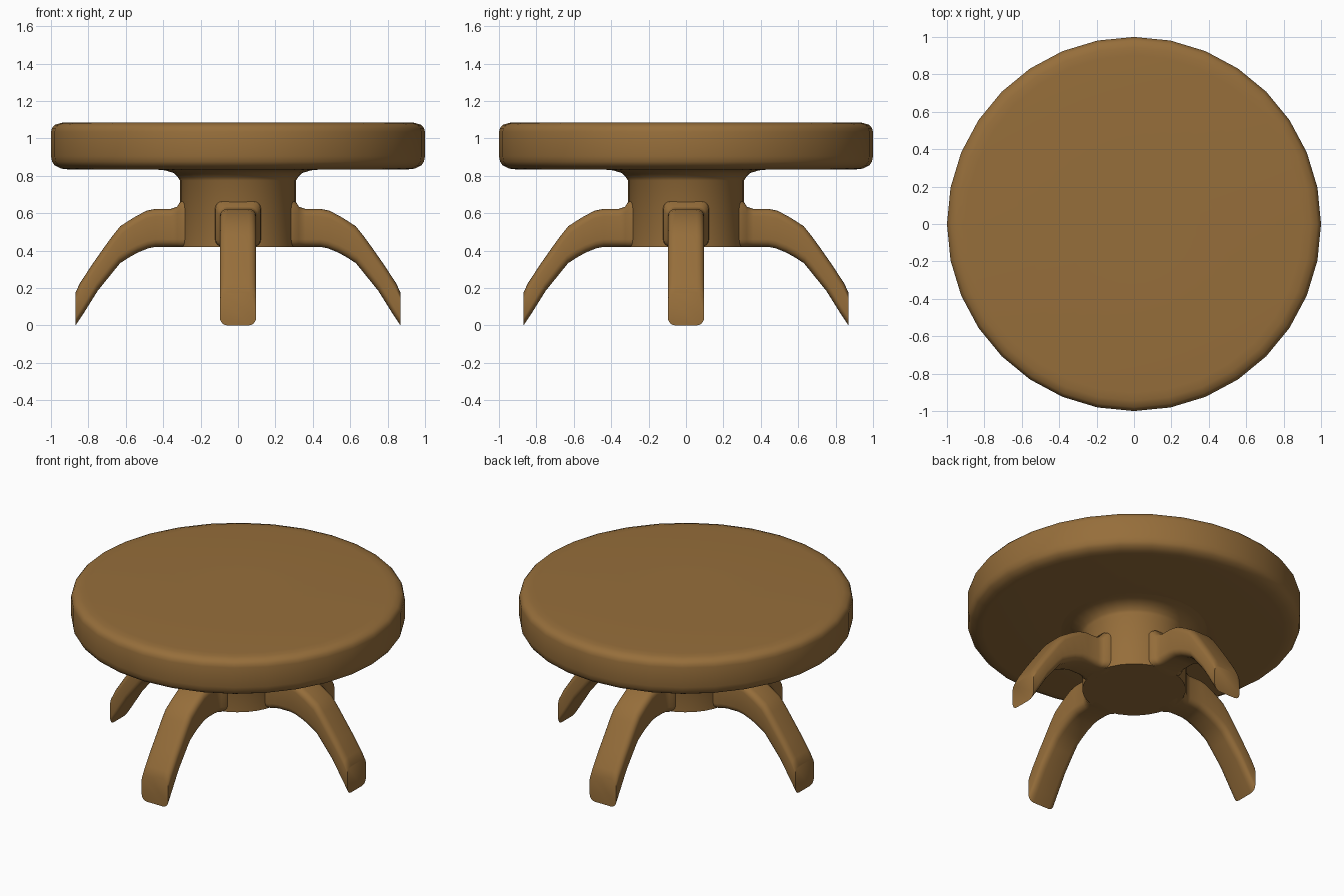
import bpy, bmesh, math
from mathutils import Matrix

if "Cube" in bpy.data.objects:
    bpy.data.objects.remove(bpy.data.objects["Cube"])

wood = bpy.data.materials.new("brown wood")
wood.diffuse_color = (0.305, 0.156, 0.043, 1)
wood.use_nodes = True
wood.node_tree.nodes["Principled BSDF"].inputs["Base Color"].default_value = wood.diffuse_color


def finish(name, bm):
    bmesh.ops.recalc_face_normals(bm, faces=bm.faces)
    me = bpy.data.meshes.new(name)
    bm.to_mesh(me)
    bm.free()
    me.materials.append(wood)
    ob = bpy.data.objects.new(name, me)
    bpy.context.collection.objects.link(ob)
    bpy.ops.object.select_all(action='DESELECT')
    ob.select_set(True)
    bpy.context.view_layer.objects.active = ob
    bpy.ops.object.shade_smooth_by_angle(angle=math.radians(50))
    return ob


def bridge(bm, rings):
    """Join equal closed rings of points and cap both ends."""
    rings = [[bm.verts.new(p) for p in r] for r in rings]
    n = len(rings[0])
    for a, b in zip(rings, rings[1:]):
        for i in range(n):
            j = (i + 1) % n
            bm.faces.new((a[i], a[j], b[j], b[i]))
    bm.faces.new(rings[0][::-1])
    bm.faces.new(rings[-1])


def lathe(name, profile, sides=32):
    bm = bmesh.new()
    bridge(bm, [[(r * math.cos(2 * math.pi * i / sides),
                  r * math.sin(2 * math.pi * i / sides), z)
                 for i in range(sides)] for r, z in profile])
    return finish(name, bm)


# round top with softened rim
lathe("table_top", [(0.30, 0.833), (0.90, 0.833), (0.945, 0.838), (0.98, 0.855),
                    (0.994, 0.875), (1.0, 0.905), (1.0, 1.035), (0.994, 1.055),
                    (0.98, 1.072), (0.945, 1.083), (0.90, 1.086), (0.30, 1.086)])

# central pedestal flaring into the top
lathe("pedestal", [(0.31, 0.42), (0.31, 0.775), (0.32, 0.79), (0.345, 0.815),
                   (0.39, 0.829), (0.46, 0.835)])

# leg stations: upper x, upper z, lower x, lower z, half width
STATIONS = [(0.26, 0.67, 0.26, 0.42, 0.125), (0.31, 0.66, 0.31, 0.42, 0.12),
            (0.325, 0.635, 0.325, 0.42, 0.105), (0.36, 0.623, 0.36, 0.42, 0.097),
            (0.44, 0.623, 0.44, 0.42, 0.097), (0.49, 0.613, 0.48, 0.412, 0.097),
            (0.56, 0.575, 0.535, 0.39, 0.097), (0.63, 0.53, 0.58, 0.365, 0.097),
            (0.67, 0.48, 0.63, 0.333, 0.097), (0.71, 0.425, 0.665, 0.29, 0.097),
            (0.78, 0.325, 0.75, 0.185, 0.097), (0.845, 0.226, 0.825, 0.065, 0.097),
            (0.868, 0.177, 0.868, 0.0, 0.097)]


def section(ux, uz, lx, lz, w, rad=0.04, steps=4):
    """Rounded rectangle between the upper and lower leg outlines."""
    h = math.hypot(ux - lx, uz - lz)
    pts = []
    for k, (sy, sz) in enumerate([(1, 1), (-1, 1), (-1, -1), (1, -1)]):
        for s in range(steps + 1):
            a = math.pi / 2 * (k + s / steps)
            y = sy * (w - rad) + rad * math.cos(a)
            t = (sz * (h / 2 - rad) + rad * math.sin(a)) / h + 0.5
            pts.append((lx + (ux - lx) * t, y, lz + (uz - lz) * t))
    return pts


# four curved legs
for i, side in enumerate(["right", "back", "left", "front"]):
    bm = bmesh.new()
    bridge(bm, [section(*s) for s in STATIONS])
    bm.transform(Matrix.Rotation(i * math.pi / 2, 4, 'Z'))
    finish(side + "_leg", bm)
